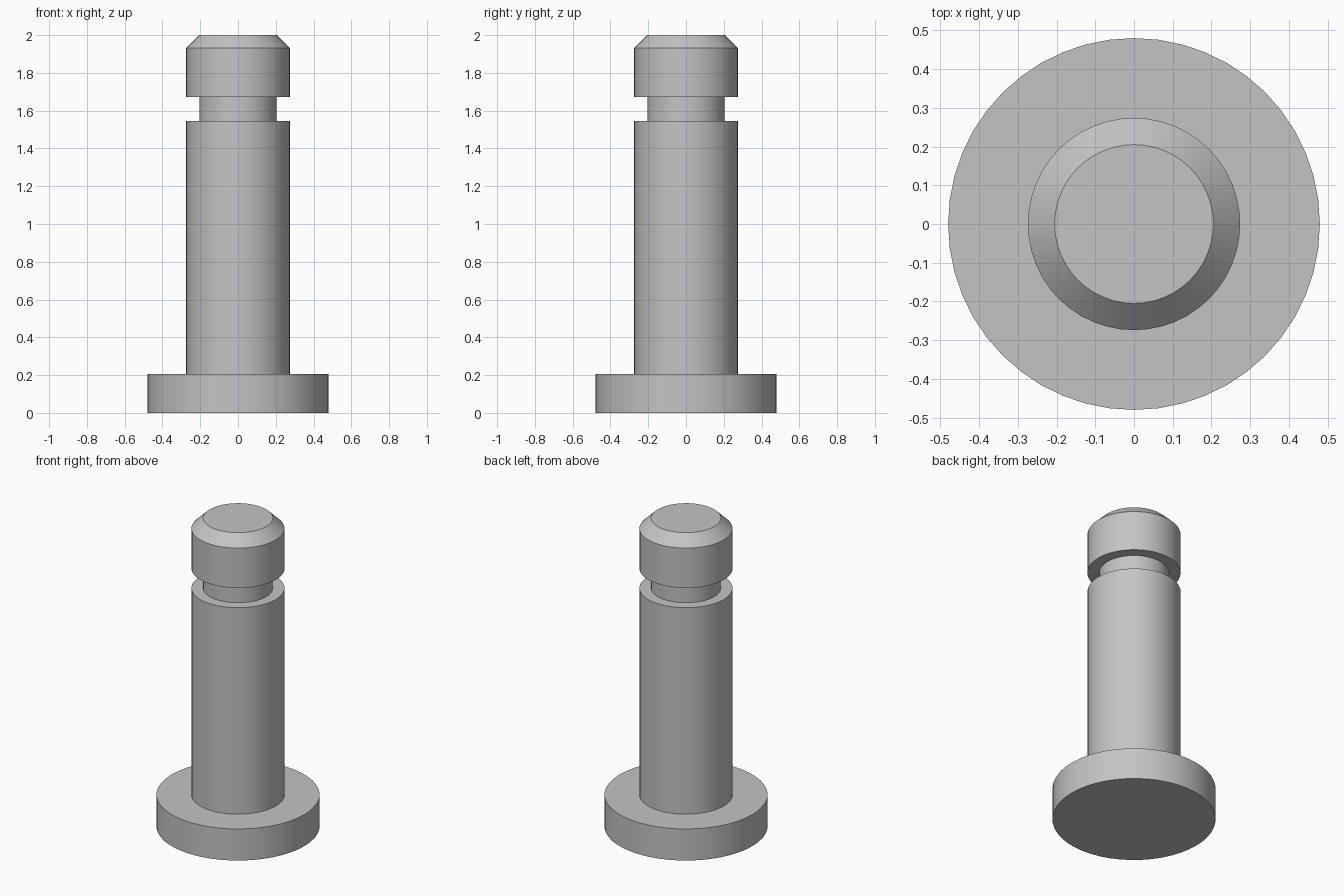
import bpy
import bmesh
from math import radians

SEGMENTS = 48

cube = bpy.data.objects.get("Cube")
if cube:
    bpy.data.objects.remove(cube, do_unlink=True)

# Single plain grey metal
steel = bpy.data.materials.new("grey_metal")
steel.use_nodes = True
grey = (0.55, 0.55, 0.55, 1.0)
steel.diffuse_color = grey
steel.node_tree.nodes["Principled BSDF"].inputs["Base Color"].default_value = grey


def turned_part(name, profile):
    """Revolve a (radius, height) profile that starts and ends on the axis."""
    bm = bmesh.new()
    verts = [bm.verts.new((r, 0, z)) for r, z in profile]
    edges = [bm.edges.new(pair) for pair in zip(verts, verts[1:])]
    bmesh.ops.spin(bm, geom=verts + edges, cent=(0, 0, 0), axis=(0, 0, 1),
                   angle=radians(360), steps=SEGMENTS, use_duplicate=False)
    bmesh.ops.remove_doubles(bm, verts=bm.verts, dist=0.0001)
    bmesh.ops.recalc_face_normals(bm, faces=bm.faces)
    mesh = bpy.data.meshes.new(name)
    bm.to_mesh(mesh)
    bm.free()
    mesh.materials.append(steel)
    obj = bpy.data.objects.new(name, mesh)
    bpy.context.collection.objects.link(obj)
    bpy.ops.object.select_all(action="DESELECT")
    obj.select_set(True)
    bpy.context.view_layer.objects.active = obj
    bpy.ops.object.shade_smooth_by_angle(angle=radians(30))
    return obj


# Clevis pin turned in one piece: flange, shaft, retaining groove, chamfered tip
FLANGE, SHAFT, NECK = 0.48, 0.274, 0.205
turned_part("grooved_pin", [
    (0, 0), (FLANGE, 0), (FLANGE, 0.205),
    (SHAFT, 0.205), (SHAFT, 1.545),
    (NECK, 1.545), (NECK, 1.673),
    (SHAFT, 1.673), (SHAFT, 1.932),
    (NECK, 2), (0, 2),
])
